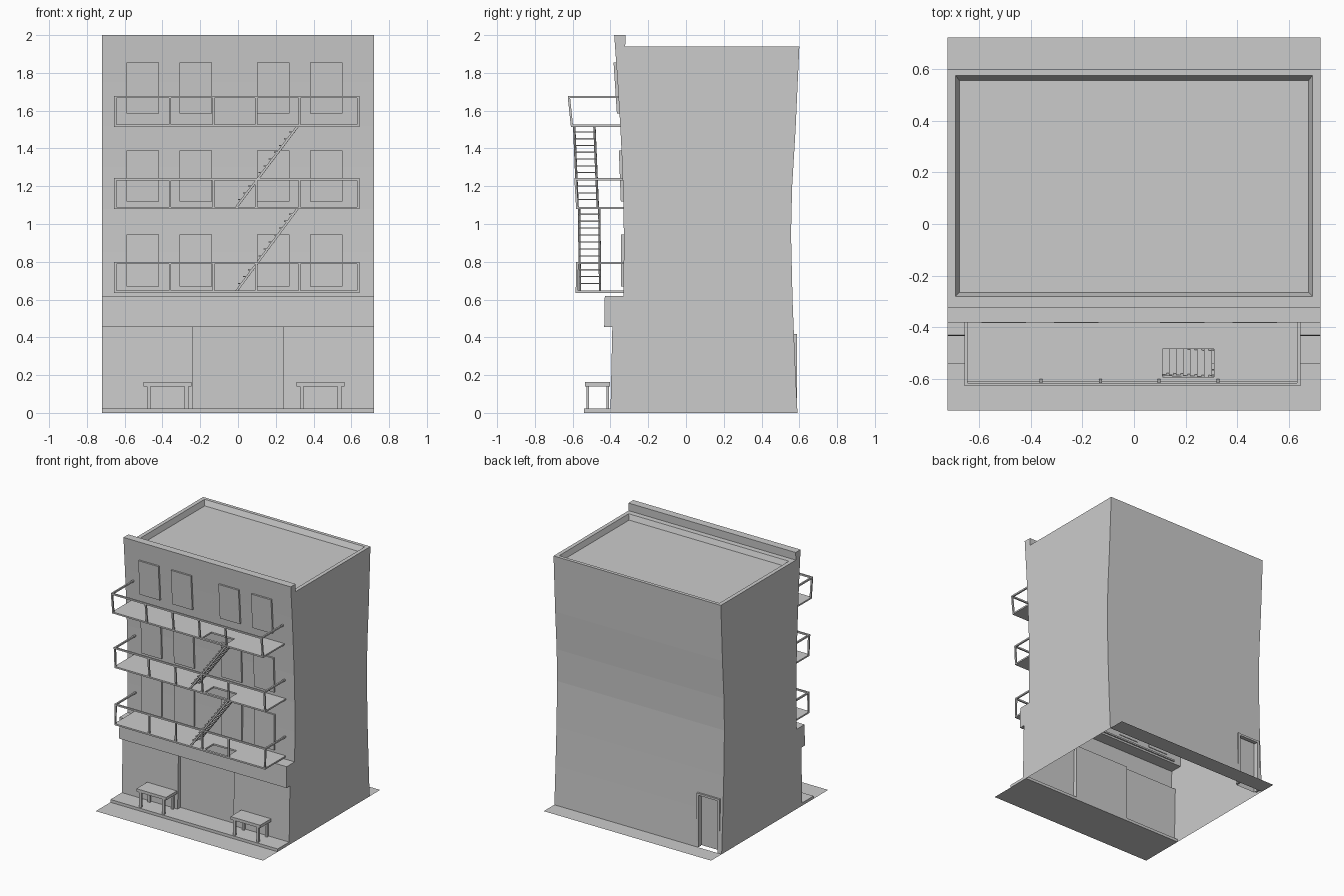
import bpy, bmesh
from mathutils import Vector

if "Cube" in bpy.data.objects:
    bpy.data.objects.remove(bpy.data.objects["Cube"])

def add(name, verts, faces):
    me = bpy.data.meshes.new(name)
    me.from_pydata(verts, [], faces)
    bm = bmesh.new(); bm.from_mesh(me)
    if any(len(e.link_faces) > 1 for e in bm.edges):
        bmesh.ops.recalc_face_normals(bm, faces=bm.faces)
    bm.to_mesh(me); bm.free()
    ob = bpy.data.objects.new(name, me)
    bpy.context.collection.objects.link(ob)
    return ob

HEX = [(0, 1, 2, 3), (4, 5, 6, 7), (0, 1, 5, 4), (1, 2, 6, 5), (2, 3, 7, 6), (3, 0, 4, 7)]

def rect(x0, x1, y0, y1, z):
    return [(x0, y0, z), (x1, y0, z), (x1, y1, z), (x0, y1, z)]

def box(name, x0, x1, y0, y1, z0, z1):
    return add(name, rect(x0, x1, y0, y1, z0) + rect(x0, x1, y0, y1, z1), HEX)

def prism(name, profile, x0, x1):
    # extrude a (y, z) outline along x
    n = len(profile)
    v = [(x, y, z) for x in (x0, x1) for y, z in profile]
    f = [(i, (i + 1) % n, n + (i + 1) % n, n + i) for i in range(n)]
    return add(name, v, f + [tuple(range(n)), tuple(range(n, 2 * n))])

def bar(name, p, q, w=0.012):
    # square bar between two points
    p, q = Vector(p), Vector(q)
    d = (q - p).normalized()
    up = Vector((0, 0, 1)) if abs(d.z) < 0.9 else Vector((0, 1, 0))
    s = d.cross(up).normalized() * w / 2
    t = d.cross(s).normalized() * w / 2
    return add(name, [c + a for c in (p, q) for a in (-s - t, s - t, s + t, -s + t)], HEX)

def cut(ob, cutter):
    m = ob.modifiers.new("cut", 'BOOLEAN')
    m.operation, m.object, m.solver = 'DIFFERENCE', cutter, 'EXACT'
    bpy.context.view_layer.objects.active = ob
    bpy.ops.object.modifier_apply(modifier=m.name)
    bpy.data.objects.remove(cutter)

WALL = [(.62, -.332), (.85, -.329), (1.08, -.33), (1.3, -.337), (1.52, -.348), (1.75, -.362), (2.0, -.38)]

def wall_y(z):
    for (a, ya), (b, yb) in zip(WALL, WALL[1:]):
        if z <= b:
            return ya + (yb - ya) * (z - a) / (b - a)

# building shell: pinched profile with sign band and front parapet
outline = [(-.40, 0), (-.39, .455), (-.433, .455), (-.43, .62)] + [(y, z) for z, y in WALL]
outline += [(-.32, 2), (-.322, 1.94), (.60, 1.94), (.58, 1.5), (.562, 1.2), (.556, .95), (.564, .6), (.576, .3), (.59, 0)]
shell = prism("building_shell", outline, -.72, .72)
cut(shell, add("roof_cutter", rect(-.675, .675, -.265, .555, 1.9) + rect(-.697, .697, -.287, .583, 1.96), HEX))
cut(shell, box("shopfront_cutter", -.24, .24, -.6, -.365, -.1, .454))
cut(shell, box("back_door_cutter", -.685, -.515, .545, .8, -.1, .41))
bm = bmesh.new(); bm.from_mesh(shell.data)     # open underside
bmesh.ops.delete(bm, geom=[f for f in bm.faces if all(v.co.z < 1e-4 for v in f.verts)], context='FACES')
bm.to_mesh(shell.data); bm.free()

# back door frame
for x in (-.69, -.51):
    box("door_jamb", x - .008, x + .008, .555, .588, 0, .418)
box("door_lintel", -.698, -.502, .555, .585, .402, .418)

# ground strips and sidewalk
add("ground_front", rect(-.72, .72, -.72, -.54, 0), [(0, 1, 2, 3)])
add("ground_back", rect(-.72, .72, .59, .72, 0), [(0, 1, 2, 3)])
box("sidewalk", -.72, .72, -.54, -.365, 0, .022)

# windows following the leaning wall
for z0, z1 in ((.67, .945), (1.12, 1.39), (1.585, 1.855)):
    a, b = wall_y(z0), wall_y(z1)
    for x in (-.59, -.31, .10, .38):
        prism("window", [(a - .014, z0), (b - .014, z1), (b + .005, z1), (a + .005, z0)], x, x + .172)

# balconies: deck with hatch, posts, rails
XL, XR = -.65, .637
DECKS = [(.641, -.578, -.576), (1.085, -.576, -.585), (1.52, -.604, -.62)]
for z, y, yr in DECKS:
    zr, back = z + .152, wall_y(z) + .01
    deck = box("balcony_deck", XL - .006, XR + .006, y - .006, back, z - .006, z + .006)
    cut(deck, box("hatch_cutter", .11, .31, y + .012, y + .12, z - .1, z + .1))
    for x in (XL, -.36, -.13, .097, .325, XR):
        bar("rail_post", (x, y, z), (x, yr, zr))
    bar("front_rail", (XL - .006, yr, zr), (XR + .006, yr, zr))
    for x in (XL, XR):
        bar("side_rail", (x, yr, zr), (x, wall_y(zr) + .01, zr))

# stairs between balconies
STEPS = 12
for z0, z1, ya, yb in ((.645, 1.085, -.562, -.566), (1.09, 1.52, -.574, -.592)):
    for off in (0, .107):
        bar("stair_stringer", (-.008, ya + off, z0), (.318, yb + off, z1), .012)
    for i in range(1, STEPS):
        t = i / STEPS
        x, y, z = -.008 + .326 * t, ya + (yb - ya) * t, z0 + (z1 - z0) * t
        box("stair_tread", x - .02, x + .01, y, y + .107, z, z + .006)

# tables on the sidewalk
for x in (-.50, .31):
    box("table_top", x, x + .255, -.535, -.402, .14, .163)
    for lx in (x + .018, x + .217):
        for y in (-.528, -.422):
            box("table_leg", lx, lx + .02, y, y + .015, .02, .141)
